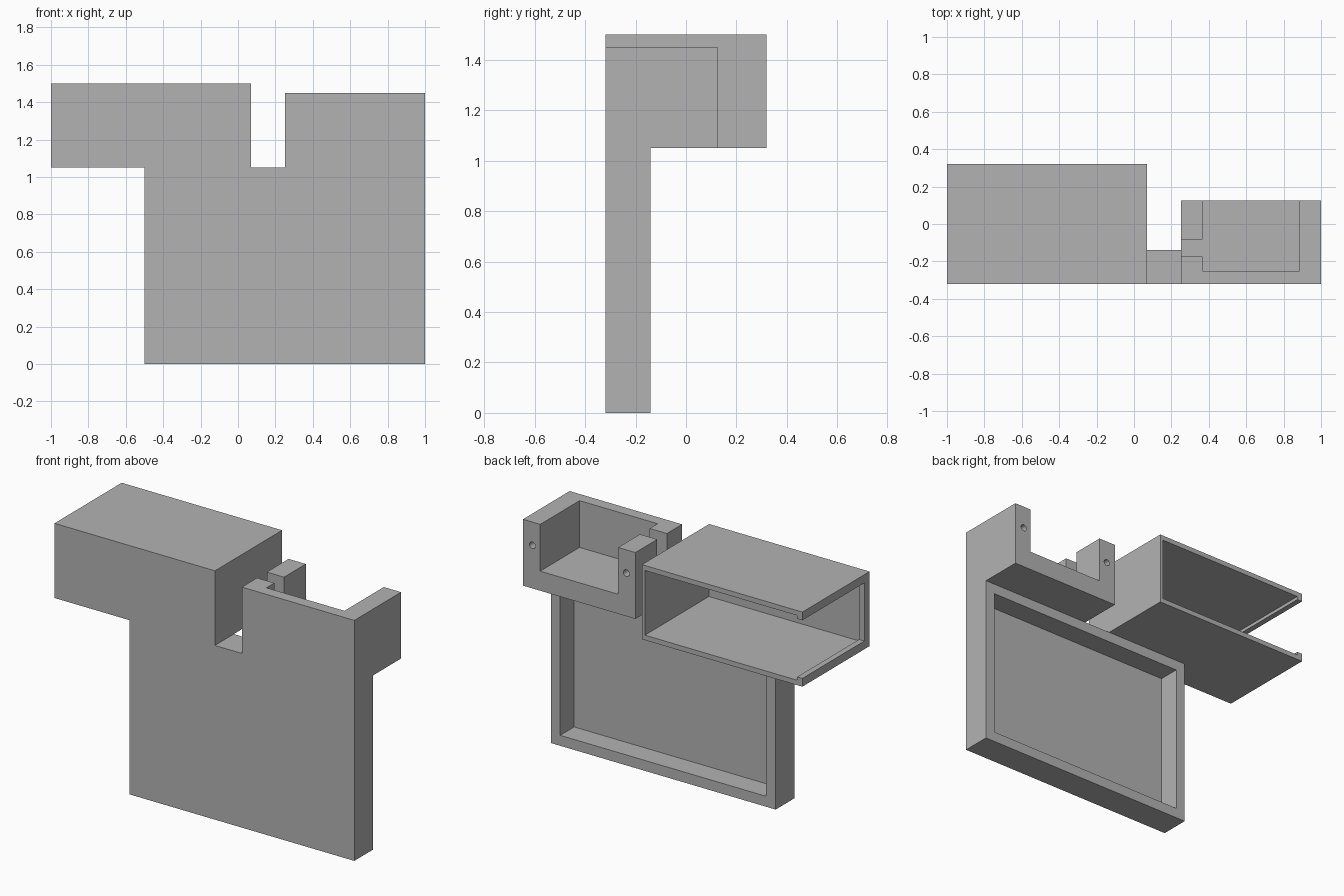
import bpy
from mathutils import Vector

cube = bpy.data.objects.get("Cube")
if cube:
    bpy.data.objects.remove(cube, do_unlink=True)

grey = bpy.data.materials.new("matte_grey")
grey.use_nodes = True
colour = (0.45, 0.45, 0.45, 1)
grey.diffuse_color = colour
grey.node_tree.nodes["Principled BSDF"].inputs["Base Color"].default_value = colour


def box(name, x, y, z):
    """Box from its (min, max) extents along each axis."""
    bpy.ops.mesh.primitive_cube_add(size=1)
    ob = bpy.context.object
    ob.name = name
    lo, hi = Vector((x[0], y[0], z[0])), Vector((x[1], y[1], z[1]))
    for v in ob.data.vertices:
        v.co = (lo + hi) / 2 + v.co * (hi - lo)
    ob.data.materials.append(grey)
    return ob


def hole(x, y, z, radius, depth):
    """Round cutter running along y."""
    bpy.ops.mesh.primitive_cylinder_add(vertices=24, radius=radius, depth=depth,
                                        location=(x, y, z), rotation=(1.5708, 0, 0))
    ob = bpy.context.object
    ob.name = "screw_hole_cutter"
    ob.data.materials.append(grey)
    return ob


def carve(ob, cutters):
    """Subtract each cutter, then remove it."""
    for cutter in cutters:
        cutter.hide_render = True
        mod = ob.modifiers.new("cut", 'BOOLEAN')
        mod.operation = 'DIFFERENCE'
        mod.solver = 'EXACT'
        mod.object = cutter
        bpy.context.view_layer.objects.active = ob
        bpy.ops.object.modifier_apply(modifier=mod.name)
        bpy.data.objects.remove(cutter, do_unlink=True)


FRONT = -0.32
DECK = 1.05      # top of the panel, underside of the upper parts
BIG = 0.6        # far side of open cuts

# Front panel, hollowed from behind with a rim all round
rim = 0.063
panel = box("front_panel", (-0.5, 1), (FRONT, -0.14), (0, DECK))
carve(panel, [box("panel_cutter", (-0.5 + rim, 1 - rim), (-0.273, BIG), (rim, DECK - rim))])

# Large housing, open at the back and at one end, with a lip round the end
wall, lip = 0.03, 0.02
top = 1.5
housing = box("housing", (-1, 0.07), (FRONT, 0.32), (DECK, top))
carve(housing, [
    box("housing_cutter", (-0.965, 0.05), (FRONT + wall, BIG), (DECK + wall, top - wall)),
    box("end_cutter", (-1.2, -0.9), (FRONT + wall + lip, BIG),
        (DECK + wall + lip, top - wall - lip)),
])

# Cradle: open tray with two cheeks, a slot in one cheek and screw holes
floor = 1.168
cradle = box("cradle", (0.25, 1), (FRONT, 0.125), (DECK, 1.45))
carve(cradle, [
    box("tray_cutter", (0.365, 0.885), (-0.25, BIG), (floor, 2)),
    box("slot_cutter", (0.1, 0.6), (-0.175, -0.083), (floor, 2)),
    hole(0.31, 0.125, 1.31, 0.02, 0.25),
    hole(0.937, 0.125, 1.31, 0.02, 0.25),
])
